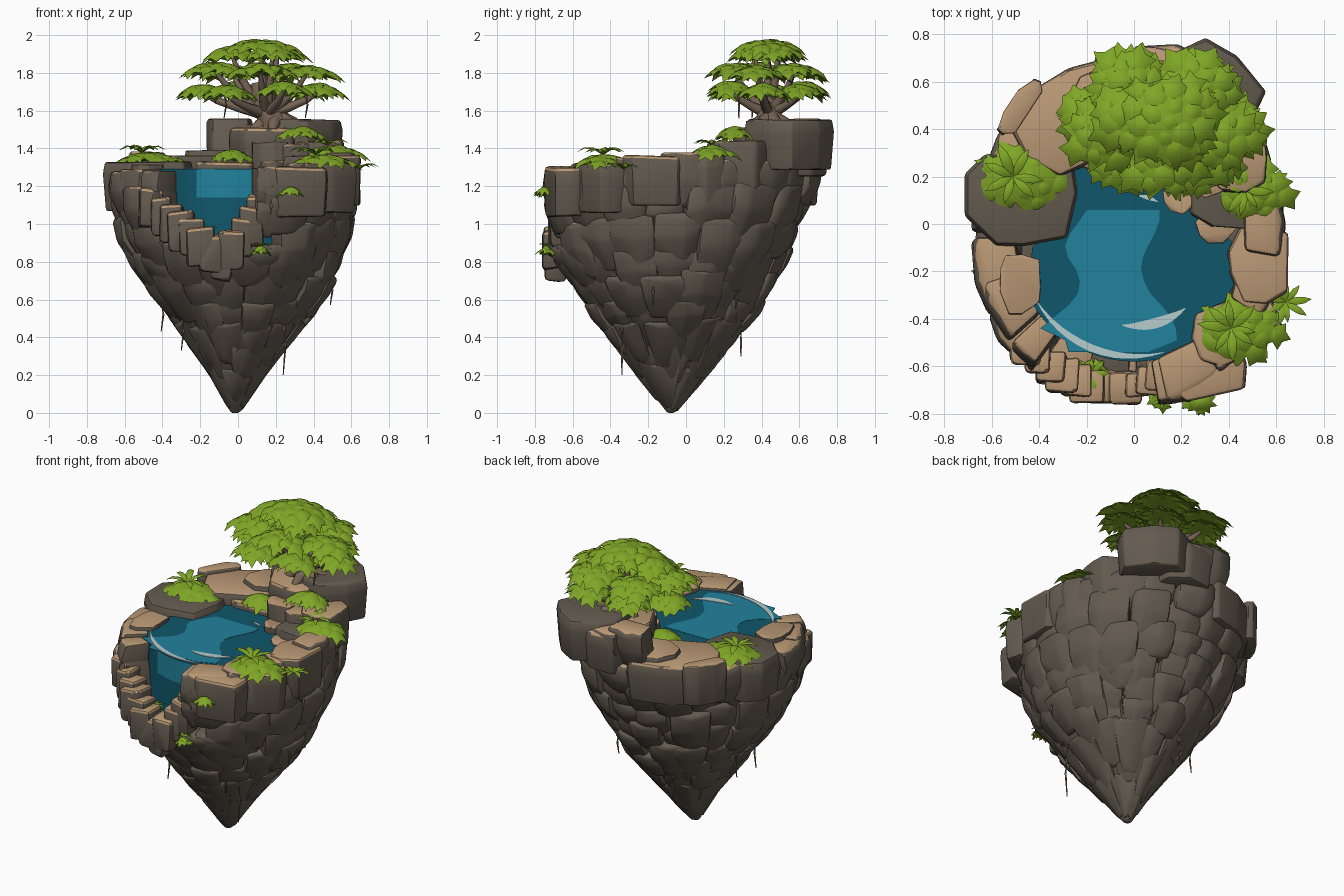
import bpy, bmesh, math, random
from math import sin, cos, pi, radians
from mathutils import Vector

if "Cube" in bpy.data.objects:
    bpy.data.objects.remove(bpy.data.objects["Cube"])

random.seed(7)
R = random.uniform

def mat(name, rgb):
    m = bpy.data.materials.new(name)
    m.diffuse_color = [((c + 0.055) / 1.055) ** 2.4 for c in rgb] + [1]
    m.use_nodes = True
    m.node_tree.nodes["Principled BSDF"].inputs["Base Color"].default_value = m.diffuse_color
    return m

ROCK = mat("dark rock", (0.39, 0.355, 0.31))
TAN = mat("tan stone", (0.73, 0.60, 0.46))
BARK = mat("bark", (0.46, 0.39, 0.33))
GREEN = mat("leaf green", (0.50, 0.65, 0.15))
DEEP = mat("deep water", (0.06, 0.34, 0.42))
BLUE = mat("light water", (0.13, 0.51, 0.61))
FOAM = mat("foam", (0.72, 0.80, 0.80))

def finish(name, bm, mats, angle=35):
    me = bpy.data.meshes.new(name)
    bm.to_mesh(me)
    bm.free()
    for m in mats:
        me.materials.append(m)
    ob = bpy.data.objects.new(name, me)
    bpy.context.collection.objects.link(ob)
    bpy.ops.object.select_all(action='DESELECT')
    ob.select_set(True)
    bpy.context.view_layer.objects.active = ob
    bpy.ops.object.shade_smooth_by_angle(angle=radians(angle))

# Island outline: z, left, right, front, back
PROFILE = [(0, -.05, .02, -.11, -.05), (.15, -.12, .11, -.23, .09), (.5, -.37, .38, -.49, .36),
           (.7, -.51, .51, -.63, .47), (.9, -.61, .58, -.74, .58), (1.1, -.67, .63, -.78, .65), (1.56, -.7, .65, -.77, .77)]

def surf(t, z, f=1.0):
    z = min(max(z, 0), 1.56)
    for a, b in zip(PROFILE, PROFILE[1:]):
        if z <= b[0]:
            k = (z - a[0]) / (b[0] - a[0])
            l, r, fr, bk = [p + (q - p) * k for p, q in zip(a[1:], b[1:])]
            return Vector(((l + r) / 2 + f * (r - l) / 2 * cos(t), (fr + bk) / 2 + f * (bk - fr) / 2 * sin(t), z))

def block(bm, pts, tan=2, bevel=0.018):
    """Bevelled convex stone; faces pointing up more than 'tan' become tan."""
    b = bmesh.new()
    for p in pts:
        b.verts.new(p)
    bmesh.ops.convex_hull(b, input=b.verts)
    bmesh.ops.delete(b, geom=[v for v in b.verts if not v.link_faces], context='VERTS')
    bmesh.ops.dissolve_limit(b, angle_limit=radians(9), verts=b.verts, edges=b.edges)
    bmesh.ops.bevel(b, geom=b.edges[:], offset=bevel, segments=2, profile=0.5, affect='EDGES', clamp_overlap=True)
    bmesh.ops.recalc_face_normals(b, faces=b.faces)
    for f in b.faces:
        f.normal_update()
        f.material_index = int(f.normal.z > tan)
    me = bpy.data.meshes.new("tmp")
    b.to_mesh(me)
    b.free()
    bm.from_mesh(me)
    bpy.data.meshes.remove(me)

def skin(bm, rings):
    n = len(rings[0])
    for a, b in zip(rings, rings[1:]):
        for i in range(n):
            bm.faces.new((a[i], a[(i + 1) % n], b[(i + 1) % n], b[i]))
    bm.faces.new(rings[-1])
    bm.faces.new(rings[0][::-1])

# Solid core behind the stones
bm = bmesh.new()
skin(bm, [[bm.verts.new(surf(i * pi / 16, .06 + .082 * k, .88)) for i in range(32)] for k in range(11)])
finish("rock_core", bm, [ROCK])

# Rows of cliff stones (bottom, top, count), leaving a notch at the front for the water
bm = bmesh.new()
N0, N1 = 231, 281
ROWS = [(.07, .25, 6), (.17, .37, 9), (.29, .49, 12), (.41, .61, 14), (.53, .74, 16), (.66, .88, 18),
        (.79, 1.04, 18), (.97, 1.2, 18), (1.1, 1.31, 17), (1.26, 1.53, 16)]
for n, (z0, z1, count) in enumerate(ROWS):
    off, step = R(0, 360), 360 / count
    for i in range(count):
        t0 = (off + i * step + R(-.15, .15) * step) % 360
        t1 = t0 + step * R(1.0, 1.25)
        top, bot = z1 + R(-.03, .03), z0 + R(-.06, .03)
        if n >= 6 and t0 < N1 and t1 > N0:
            if n == 6:
                top = .9 + R(-.02, .02)
            elif t0 < N0:
                t1 = N0
            else:
                t0 = N1
            if t1 - t0 < 4:
                continue
        if n == 8:
            top = 1.3 + (.06 * max(0, cos(radians(t0))) if t0 < 90 or t0 > 290 else 0) + R(-.02, .02)
        if n == 9 and not (32 < t0 < 92):
            continue
        f, inner = 1 + R(-.045, .03), (.74 if n > 6 else .6)
        a, b = radians(t0), radians(t1)
        m, zm = (a + b) / 2 + R(-.08, .08), (top + bot) / 2
        pts = [surf(t, z, k + R(-.012, .012)) for t in (a, b) for z, k in
               ((bot, f - .05), (bot, inner), (top, f - .02), (top, inner), (zm + R(-.04, .04), f + .01))]
        pts += [surf(m, bot - R(0, .04), f - .01), surf(m, zm, f + .03), surf(m, top - .03, f + .015)]
        block(bm, pts, .75 if n >= 8 or (n >= 6 and N0 - 25 < t0 < N1 + 40) else 2, .02)
# Pointed bottom stone
block(bm, [surf(i * pi / 3, z, k) for i in range(6) for z, k in ((0, .7), (.08, 1), (.2, .85))])
finish("cliff_stones", bm, [ROCK, TAN])

# Rim slabs: centre, half sizes, turn, top, tan threshold
SLABS = [(-.48, .11, .23, .2, 0, 1.33, 2), (-.48, -.25, .09, .13, 0, 1.31, .5), (-.48, .49, .05, .14, -34, 1.38, .3),
         (-.22, .46, .29, .2, 28, 1.36, .5), (-.12, .52, .16, .14, 20, 1.39, .5), (.14, .5, .18, .25, 0, 1.51, .5),
         (.3, .55, .22, .2, -30, 1.55, 2), (.44, .28, .13, .15, 0, 1.44, .5), (.43, .1, .2, .12, 0, 1.36, 2),
         (.53, -.16, .13, .18, 0, 1.36, .4), (.43, -.44, .19, .13, 25, 1.32, .5), (.3, -.63, .18, .11, 10, 1.3, .3),
         (.2, .12, .08, .07, 40, 1.33, 0), (.32, .2, .1, .08, 20, 1.42, 0), (.17, .22, .1, .08, 0, 1.43, .2),
         (.35, 0, .09, .08, 45, 1.31, .3), (-.1, .29, .19, .07, 0, 1.33, .3)]
bm = bmesh.new()
for cx, cy, rx, ry, turn, top, tan in SLABS:
    pts, w = [], radians(turn)
    for k in range(9):
        a = 2 * pi * (k + R(-.2, .2)) / 9
        s = R(.95, 1.05) / (cos(a) ** 4 + sin(a) ** 4) ** .25
        x, y = rx * s * cos(a), ry * s * sin(a)
        for dz, q in ((-.26, .95), (-.06, 1.02), (0, .97)):
            pts.append((cx + q * (x * cos(w) - y * sin(w)), cy + q * (x * sin(w) + y * cos(w)), top + dz + R(-.006, .006)))
    block(bm, pts, tan)
finish("rim_slabs", bm, [ROCK, TAN])

# Stepped stones lining the notch in a V
bm = bmesh.new()
for i in range(13):
    x = -.46 + .053 * i
    d = x + .09
    y, z, s = -.69 + 1.2 * d * d, .9 + .28 * abs(d) / (.36 if d < 0 else .24), R(.055, .075)
    block(bm, [(x + i * s * R(.8, 1.1), y + j * s * R(.8, 1.1), z + k + R(-.015, .015))
               for i in (-1, 1) for j in (-1, 1) for k in (-.2, 0)], .2)
finish("notch_steps", bm, [ROCK, TAN])

# Pool with an open curved front wall
arc = [(.5 * cos(radians(a)), -.08 + .5 * sin(radians(a))) for a in range(208, 305, 4)]
plan = arc + [(.42, -.26), (.42, -.08), (.2, .1), (.08, .28), (-.3, .29), (-.3, .02), (-.43, -.1)]
bm = bmesh.new()
skin(bm, [[bm.verts.new((x, y, z)) for x, y in plan] for z in (.86, 1.14, 1.29)])
for f in bm.faces:
    c = f.calc_center_median()
    f.material_index = int(c.z > 1.15 and c.z < 1.28 and c.y < -.3 and c.x > -.22)
finish("pool_water", bm, [DEEP, BLUE])

# Thin water highlights, each a strip between two edges
def strips(name, edges, z, m):
    b = bmesh.new()
    for left, right in edges:
        f = b.faces.new([b.verts.new((x, y, z)) for x, y in left + right[::-1]])
        e = bmesh.ops.extrude_face_region(b, geom=[f])
        bmesh.ops.translate(b, vec=(0, 0, .004), verts=[v for v in e['geom'] if isinstance(v, bmesh.types.BMVert)])
    bmesh.ops.recalc_face_normals(b, faces=b.faces)
    finish(name, b, [m])

def band(r, w, a0, a1):
    A = [(radians(a0 + (a1 - a0) * i / 12), w * (.1 + sin(pi * i / 12))) for i in range(13)]
    return [[((r + s * h) * cos(a), -.08 + (r + s * h) * sin(a)) for a, h in A] for s in (1, -1)]

ys = [.06 - .05 * i for i in range(13)]
strips("water_glint", [([(-.24 + .05 * sin(16 * y) - .5 * max(0, -.2 - y) * (y > -.46), y) for y in ys],
                        [(.07 + .04 * sin(14 * y + 1) + .5 * max(0, -.3 - y) * (y > -.5), y) for y in ys])], 1.288, BLUE)
strips("foam_streaks", [band(.478, .014, 210, 285), band(.35, .02, 262, 308), band(.2, .008, 60, 85)], 1.291, FOAM)

# Foliage helpers
def pad(bm, c, rx, ry, h, lobes, tilt=(0, 0), spike=.2):
    """Domed leaf clump with a pointed, drooping rim."""
    segs, c, ph = lobes * 2, Vector(c), R(0, 6)
    def ring(u, dz):
        out = []
        for i in range(segs):
            s = u * (1 + (spike if i % 2 else -spike) * u * u + R(-.06, .06))
            x, y = rx * s * cos(ph + 2 * pi * i / segs), ry * s * sin(ph + 2 * pi * i / segs)
            z = h * (1 - s * s) + dz + R(-.06, .06) * h - tilt[0] * x - tilt[1] * y
            out.append(bm.verts.new(c + Vector((x, y, z))))
        return out
    skin(bm, [ring(.6, -h * .55), ring(1, 0), ring(.75, 0), ring(.4, 0), ring(.1, 0)])

def clump(bm, x, y, z, rx, ry, h, n, size):
    pad(bm, (x, y, z), rx, ry, h, 9)
    for k in range(n):
        a, u = k * 2.4, math.sqrt((k + .5) / n) * .95
        dx, dy = u * cos(a), u * sin(a)
        s = size * R(.8, 1.2)
        pad(bm, (x + rx * dx, y + ry * dy, z + h * (1 - u * u) - .012), s, s, s * .35, 5, (dx * .45, dy * .45), .25)

def fern(bm, c, r, n):
    c = Vector(c)
    for k in range(n):
        a, L, prev = 2 * pi * k / n + R(-.2, .2), r * R(.8, 1.15), None
        d, s = Vector((cos(a), sin(a), 0)), Vector((-sin(a), cos(a), 0))
        for u, w in ((0, .04), (.35, .15), (.7, .13), (1, .01)):
            m = c + d * L * u + Vector((0, 0, L * (.95 * u - .85 * u * u)))
            cur = [bm.verts.new(m + s * q * w * L + Vector((0, 0, (.25 - .4 * abs(q)) * w * L))) for q in (1, 0, -1)]
            if prev:
                for i in (0, 1):
                    bm.faces.new((prev[i], prev[i + 1], cur[i + 1], cur[i]))
            prev = cur

# Tree canopy in tiers: height, spread x and y, clumps, clump size
pads = []
for z, sx, sy, n, r in [(1.92, 0, 0, 1, .19), (1.88, .15, .07, 3, .13), (1.79, .25, .17, 5, .16), (1.69, .3, .21, 6, .12)]:
    for k in range(n):
        a = 2 * pi * (k + .15 * n) / n
        pads.append((.12 + sx * cos(a), .43 + sy * sin(a), z + R(-.015, .015), r, r * .9, .05))
bm = bmesh.new()
for p in pads:
    clump(bm, *p, 15, .055)
finish("tree_canopy", bm, [GREEN], 40)

def tube(bm, pts, radii, n=8):
    pts, rings = [Vector(p) for p in pts], []
    for i, (p, r) in enumerate(zip(pts, radii)):
        q = (pts[min(i + 1, len(pts) - 1)] - pts[max(i - 1, 0)]).to_track_quat('Z', 'Y')
        rings.append([bm.verts.new(p + q @ Vector((r * cos(2 * pi * k / n), r * sin(2 * pi * k / n), 0))) for k in range(n)])
    skin(bm, rings)

# Leaning trunk, roots and branches
bm = bmesh.new()
tube(bm, [(.22, .45, 1.46), (.2, .45, 1.52), (.16, .44, 1.58), (.12, .44, 1.65), (.1, .44, 1.75)], [.11, .085, .065, .055, .03], 12)
for k in range(6):
    d = Vector((cos(k * 1.05 + .3), .85 * sin(k * 1.05 + .3), 0))
    root = Vector((.21, .45, 1.57))
    tube(bm, [root, root + d * .09 - Vector((0, 0, .04)), root + d * .17 - Vector((0, 0, .09))], [.04, .035, .012])
hub = Vector((.15, .44, 1.58))
for p in pads:
    v = Vector(p[:3]) - hub
    tube(bm, [hub + Vector((v.x * a, v.y * a, v.z * b)) for a, b in ((0, 0), (.45, .35), (.8, .7), (1, 1))], [.034, .024, .018, .009])
finish("tree_trunk", bm, [BARK], 60)

# Hanging vines under the stones and under the canopy
bm = bmesh.new()
vines = [(surf(radians(t), z, .98), l) for t, z, l in ((215, .5, .17), (315, .46, .26), (350, .7, .13), (110, .45, .15), (45, .6, .12), (165, .58, .15))]
for p, l in vines + [(Vector((-.07, .35, 1.68)), .12), (Vector((.36, .28, 1.68)), .12)]:
    tube(bm, [p, p + Vector((.008, 0, -l * .4)), p + Vector((-.004, 0, -l))], [.009, .006, .003], 6)
finish("hanging_vines", bm, [BARK], 60)

# Moss mounds, most with a leafy plant: position, size, blades
MOSS = [(-.47, .2, 1.33, .18, 7), (.45, -.44, 1.32, .17, 8), (.51, .14, 1.37, .14, 8), (.33, .26, 1.47, .11, 0), (-.03, .28, 1.35, .09, 0),
        (-.18, -.63, .93, .06, 9), (-.6, -.2, 1.2, .05, 7), (.28, -.75, 1.16, .06, 0), (.12, -.74, .85, .04, 7)]
bm, plants = bmesh.new(), bmesh.new()
for x, y, z, r, blades in MOSS:
    big = r > .08
    clump(bm, x, y, z, r, r * .8, .03 + .1 * r, 14 if big else 5, .05 if big else .03)
    if blades:
        fern(plants, (x - .04 * big, y, z + .03 + .1 * r), r * (.75 if big else 1.25), blades)
fern(plants, (.64, -.33, 1.29), .1, 9)
finish("moss_mounds", bm, [GREEN], 40)
finish("leafy_plants", plants, [GREEN], 40)
